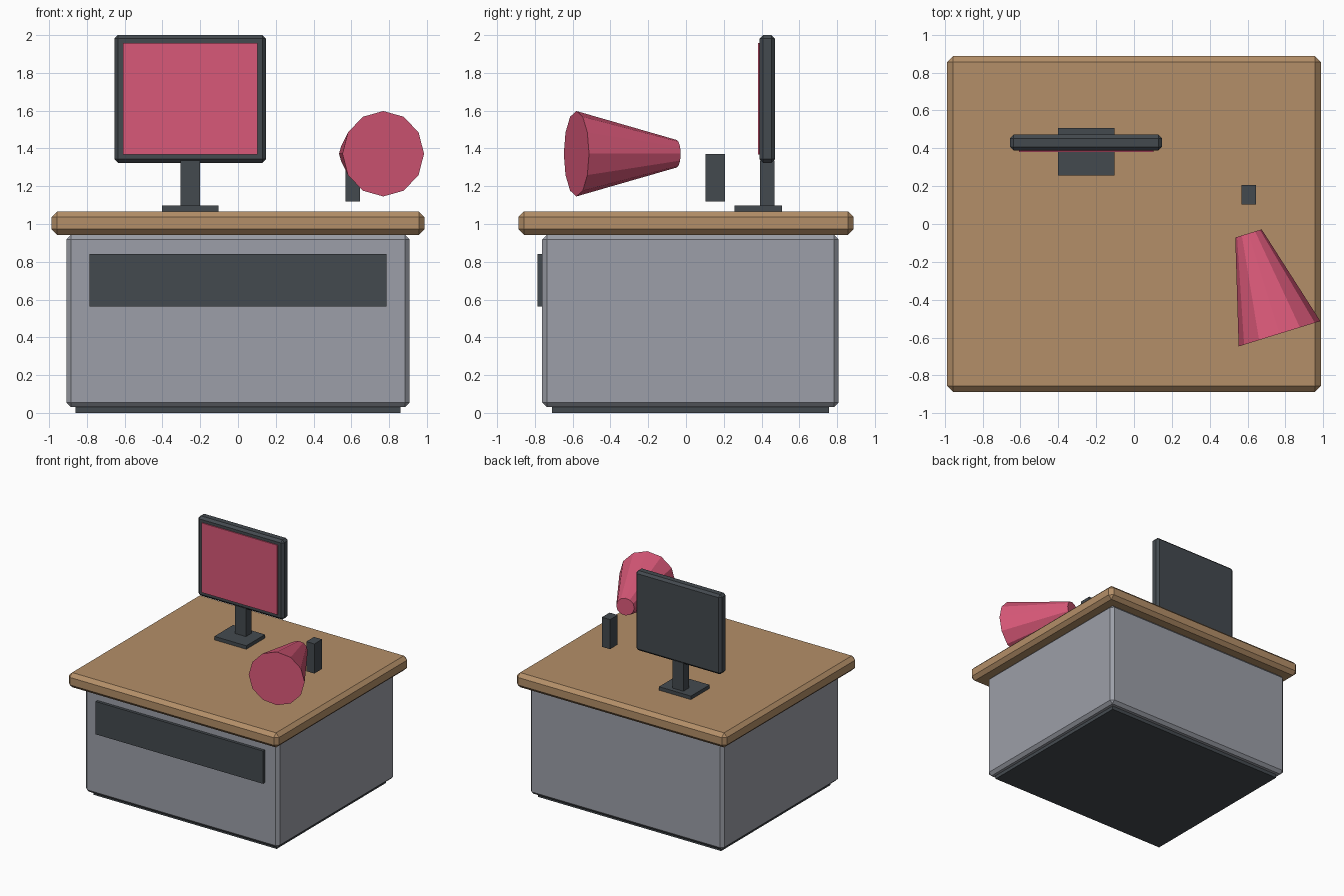
import bpy, bmesh, math
from mathutils import Matrix

if "Cube" in bpy.data.objects:
    bpy.data.objects.remove(bpy.data.objects["Cube"])


def material(name, rgb):
    # flat colour given as 0-255 sRGB, stored linear
    m = bpy.data.materials.new(name)
    lin = [((c / 255 + 0.055) / 1.055) ** 2.4 for c in rgb]
    m.diffuse_color = (*lin, 1)
    m.use_nodes = True
    m.node_tree.nodes["Principled BSDF"].inputs["Base Color"].default_value = m.diffuse_color
    return m


GREY = material("cabinet grey", (156, 159, 168))
WOOD = material("wood brown", (180, 143, 104))
DARK = material("dark grey", (68, 74, 79))
PINK = material("pink red", (216, 88, 120))


def finish(name, bm, mat):
    bmesh.ops.recalc_face_normals(bm, faces=bm.faces)
    me = bpy.data.meshes.new(name)
    bm.to_mesh(me)
    bm.free()
    me.materials.append(mat)
    ob = bpy.data.objects.new(name, me)
    bpy.context.collection.objects.link(ob)
    return ob


def box(name, x, y, z, mat, chamfer=0):
    # box from three (min, max) ranges, with optional one-step chamfer
    bm = bmesh.new()
    bmesh.ops.create_cube(bm, size=1)
    for v in bm.verts:
        v.co = [r[0] if c < 0 else r[1] for c, r in zip(v.co, (x, y, z))]
    if chamfer:
        bmesh.ops.bevel(bm, geom=bm.edges[:], offset=chamfer, segments=1,
                        profile=0.5, affect='EDGES')
    return finish(name, bm, mat)


# counter
box("plinth", (-0.86, 0.86), (-0.71, 0.757), (0, 0.04), DARK)
box("cabinet", (-0.909, 0.909), (-0.762, 0.808), (0.03, 0.943), GREY, 0.025)
box("front_panel", (-0.785, 0.785), (-0.787, -0.75), (0.562, 0.84), DARK)
box("counter_top", (-0.987, 0.987), (-0.887, 0.887), (0.943, 1.067), WOOD, 0.03)

# monitor
box("monitor_foot", (-0.402, -0.102), (0.257, 0.508), (1.067, 1.097), DARK)
box("monitor_post", (-0.304, -0.2), (0.392, 0.469), (1.097, 1.335), DARK)
box("monitor_frame", (-0.655, 0.149), (0.389, 0.472), (1.324, 2.0), DARK, 0.019)
box("monitor_screen", (-0.608, 0.102), (0.38, 0.3895), (1.367, 1.957), PINK)

# floating bracket behind the horn
box("horn_bracket", (0.569, 0.645), (0.103, 0.206), (1.12, 1.371), DARK)

# twelve-sided horn, wide end facing front and slightly to the right
bm = bmesh.new()
bmesh.ops.create_cone(bm, cap_ends=True, segments=12, radius1=0.226,
                      radius2=0.073, depth=0.555)
bm.transform(Matrix.Translation((0.687, -0.315, 1.372))
             @ Matrix.Rotation(0.3, 4, 'Z')
             @ Matrix.Rotation(-math.pi / 2, 4, 'X'))
finish("horn", bm, PINK)
